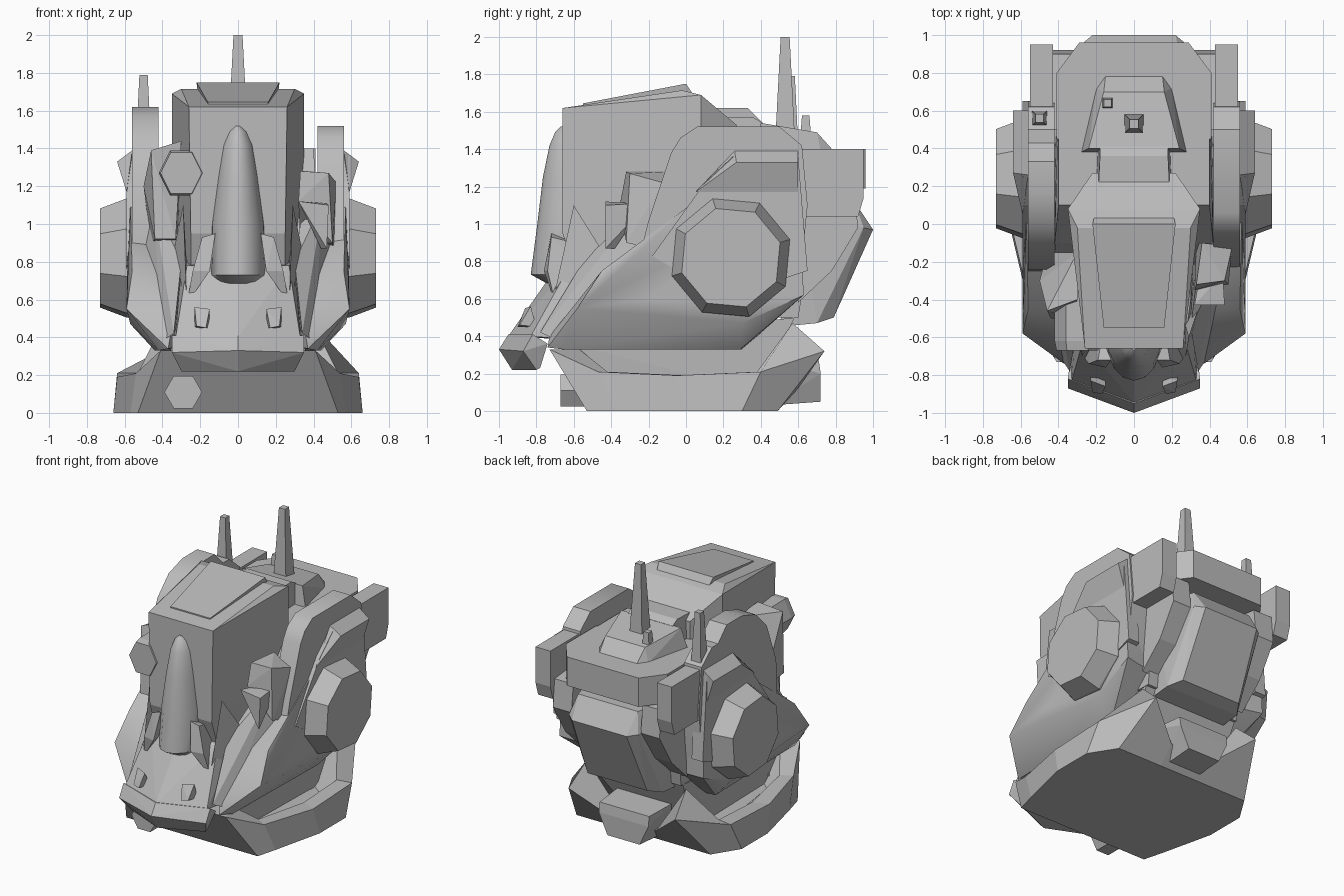
import bpy, bmesh
from math import cos, sin, pi

if "Cube" in bpy.data.objects:
    bpy.data.objects.remove(bpy.data.objects["Cube"])

GREY = (0.5, 0.5, 0.5, 1)
grey = bpy.data.materials.new("plain grey")
grey.use_nodes = True
grey.diffuse_color = GREY
grey.node_tree.nodes["Principled BSDF"].inputs["Base Color"].default_value = GREY


def finish(name, bm, mirror=False, smooth=False):
    bmesh.ops.recalc_face_normals(bm, faces=bm.faces)
    mesh = bpy.data.meshes.new(name)
    bm.to_mesh(mesh)
    bm.free()
    mesh.materials.append(grey)
    ob = bpy.data.objects.new(name, mesh)
    bpy.context.collection.objects.link(ob)
    if mirror:
        ob.modifiers.new("Mirror", 'MIRROR')
    if smooth:
        bpy.ops.object.select_all(action='DESELECT')
        ob.select_set(True)
        bpy.context.view_layer.objects.active = ob
        bpy.ops.object.shade_smooth_by_angle(angle=0.6)
    return ob


def both(half):
    """Closed ring from its +x half."""
    return half + [(-x, y, z) for x, y, z in reversed(half)]


def hull(name, pts, sym=False, mirror=False, smooth=False):
    """Faceted block wrapped round its corner points."""
    bm = bmesh.new()
    for p in (sorted(set(both(pts))) if sym else pts):
        bm.verts.new(p)
    bmesh.ops.convex_hull(bm, input=bm.verts)
    loose = [v for v in bm.verts if not v.link_faces]
    bmesh.ops.delete(bm, geom=loose, context='VERTS')
    bmesh.ops.dissolve_limit(bm, angle_limit=0.02, verts=bm.verts, edges=bm.edges)
    return finish(name, bm, mirror, smooth)


def loft(name, rings, mirror=False, smooth=False):
    """Skin over a run of equal rings, closed at both ends."""
    bm = bmesh.new()
    rows = [[bm.verts.new(p) for p in ring] for ring in rings]
    n = len(rows[0])
    for a, b in zip(rows, rows[1:]):
        for i in range(n):
            j = (i + 1) % n
            bm.faces.new((a[i], a[j], b[j], b[i]))
    bm.faces.new(rows[0])
    bm.faces.new(rows[-1])
    return finish(name, bm, mirror, smooth)


def prism(name, profile, x0, x1, mirror=False, smooth=False):
    """Side profile of (y, z) points pushed out between two x values."""
    return loft(name, [[(x, y, z) for y, z in profile] for x in (x0, x1)], mirror, smooth)


def spike(name, x, y, z0, z1, r0, r1):
    ring = lambda r, z: [(x + a * r, y + b * r, z)
                         for a, b in ((1, 1), (-1, 1), (-1, -1), (1, -1))]
    return loft(name, [ring(r0, z0), ring(r1, z1)])


# Neck collar: outer wall, rim and sunken floor
loft("neck_collar", [
    both([(.53, -.53, 0), (.57, -.38, 0), (.66, 0, 0), (.66, .3, 0), (.54, .49, 0), (.18, .49, 0)]),
    both([(.41, -.73, .33), (.54, -.47, .21), (.64, -.05, .19), (.64, .4, .21), (.43, .74, .32), (.18, .6, .12)]),
    both([(.36, -.57, .33), (.46, -.42, .21), (.53, 0, .19), (.53, .38, .21), (.4, .57, .47), (.18, .5, .12)]),
    both([(.3, -.45, .12), (.4, -.36, .12), (.45, 0, .12), (.45, .3, .12), (.3, .42, .12), (.15, .42, .1)])])
hull("neck", [(.34, -.5, .1), (.36, .4, .1), (.36, -.62, .36), (.38, .58, .5)], sym=True)
hull("collar_back_block", [(.22, .45, .28), (.2, .71, .27), (.2, .72, .2), (.13, .72, .05),
                           (.13, .45, .03)], sym=True)
loft("collar_bolt", [[(-.29 + .1 * cos(i * pi / 3), y, .11 + .1 * sin(i * pi / 3))
                      for i in range(6)] for y in (-.67, -.45)])

# Inner skull and back of the head
hull("skull", [(.4, -.35, .5), (.38, .6, .5), (.42, -.1, 1.1), (.41, .7, 1.1),
               (.4, .1, 1.4), (.4, .65, 1.4)], sym=True)
hull("back_bulge", [(.22, 1, .97), (.28, .95, .98), (.24, .9, 1.12), (.24, .79, .5), (.3, .7, .47),
                    (.3, .5, .45), (.33, .6, 1.12)], sym=True)
loft("back_band", [both([(x, y, z) for x, y in ((.41, .45), (.41, .8), (.29, .96))])
                   for z in (1.19, 1.4)])
hull("rear_cap", [(.24, .4, 1.54), (.16, .7, 1.49), (.15, .79, 1.39), (.2, .72, 1.39),
                  (.28, .38, 1.39)], sym=True)
hull("cap_step", [(.19, .15, 1.57), (.18, .36, 1.57), (.18, .41, 1.54),
                  (.2, .15, 1.4), (.19, .41, 1.4)], sym=True)
spike("main_antenna", 0, .53, 1.5, 2, .05, .024)
spike("small_antenna", -.14, .64, 1.45, 1.58, .03, .02)
spike("side_antenna", -.5, .56, 1.42, 1.79, .04, .022)

# Tall forehead box with its raised panel
hull("forehead", [(.26, -.66, 1.62), (.25, -.66, .95), (.35, .08, 1.69), (.3, -.02, 1.715),
                  (.22, .27, 1.53), (.22, .27, 1.2), (.35, .08, 1.15), (.25, -.58, .72),
                  (.27, -.3, .75)], sym=True)
hull("forehead_panel", [(.22, 0, 1.75), (.16, -.55, 1.645), (.21, .04, 1.69),
                        (.15, -.55, 1.6), (.2, 0, 1.6)], sym=True)

# Rounded nose
loft("nose", [[(w * cos(i * pi / 8), -.6 + (y + .6) * sin(i * pi / 8), z) for i in range(9)]
              for z, w, y in ((1.52, .02, -.67), (1.49, .055, -.7), (1.42, .085, -.73),
                              (1.25, .11, -.765), (1, .145, -.795), (.73, .15, -.83),
                              (.68, .12, -.74))], smooth=True)

# Muzzle, chin bar and the pieces beside the nose
hull("muzzle", [(0, -.95, .4), (.33, -.83, .4), (.34, -.6, .38), (.27, -.62, .78),
                (0, -.74, .7), (.3, -.4, .8)], sym=True)
hull("chin_bar", [(0, -.95, .41), (0, -1, .33), (0, -.93, .22), (.35, -.82, .41),
                  (.35, -.87, .32), (.3, -.8, .22), (.34, -.74, .36), (.3, -.78, .23)], sym=True)
hull("fang", [(.15, -.86, .55), (.23, -.83, .56), (.22, -.89, .46), (.17, -.9, .45),
              (.15, -.8, .45), (.23, -.8, .45)], mirror=True)
hull("nose_vent", [(.12, -.72, .95), (.19, -.72, .93), (.24, -.74, .75), (.27, -.7, .58),
                   (.17, -.6, .9), (.15, -.76, .75), (.22, -.5, .7)], mirror=True)
hull("muzzle_blade", [(.29, -.6, 1.1), (.27, -.72, .55), (.34, -.45, .86), (.26, -.5, .6)], mirror=True)
hull("cheek_strut", [(.34, -.78, .42), (.4, -.69, .38), (.3, -.55, .8), (.45, -.22, 1.12),
                     (.33, -.3, 1), (.52, -.2, .84), (.3, -.3, .5)], mirror=True)

# Broad jaw sides, sloping up and out from the chin
hull("jaw_side", [(.37, -.74, .34), (.42, -.66, .33), (.44, .29, .33), (.36, -.73, .4),
                  (.59, -.58, .55), (.56, -.45, .75), (.57, -.14, .82), (.57, .3, .47),
                  (.59, -.2, .6), (.58, .63, .62), (.58, .6, 1.15), (.57, .02, 1.1),
                  (.32, -.6, .35), (.3, -.45, .72), (.3, .3, .33),
                  (.35, .6, .6), (.35, .6, 1.15)], mirror=True, smooth=True)

# Upright side fins, the right one taller and fuller in front
back_edge = [(.5, 1.52), (.62, 1.42), (.65, 1.1), (.6, .6), (0, .6), (-.25, .82)]
prism("left_fin", [(-.2, 1.02), (-.08, 1.38), (-.03, 1.46), (.06, 1.52)] + back_edge,
      .42, .56, smooth=True)
prism("right_fin", [(-.24, 1.15), (-.13, 1.44), (0, 1.57), (.16, 1.62), (.33, 1.62), (.43, 1.52)] + back_edge,
      -.56, -.42, smooth=True)
prism("fin_cover", [(-.18, .83), (.1, 1.22), (.25, 1.36), (.6, 1.36), (.65, .75), (.2, .6)], .5, .59, mirror=True)
hull("ear_ledge", [(.56, .26, 1.39), (.64, .27, 1.33), (.64, .6, 1.33), (.59, .05, 1.17),
                   (.59, .6, 1.17), (.56, .6, 1.39), (.5, .6, 1.2)], mirror=True)
prism("rear_box", [(.5, 1.4), (.95, 1.4), (.95, 1.14), (.92, 1.04), (.5, 1.04)], .43, .55, mirror=True)
prism("rear_cheek", [(.5, 1.22), (.9, 1.18), (.92, .98), (.78, .75), (.6, .58)], .28, .43, mirror=True)

# Eight-sided ear discs with a bevelled rim
loft("ear_disc", [[(x, .24 + r * cos(i * pi / 4 + .3), .82 + r * sin(i * pi / 4 + .3))
                   for i in range(8)]
                  for x, r in ((.5, .33), (.59, .33), (.73, .275))], mirror=True)

# Unequal devices beside the forehead
hull("left_device", [(.33, -.32, 1.28), (.48, -.3, 1.27), (.52, -.12, 1.22), (.36, -.1, 1.28),
                     (.32, -.35, 1.12), (.5, -.32, .9), (.52, -.1, .85), (.33, -.1, .9)])
hull("left_device_wedge", [(.32, -.43, 1.12), (.48, -.43, 1.1), (.47, -.26, 1.11), (.47, -.26, 1.05),
                           (.47, -.43, .87), (.35, -.26, 1.1), (.44, -.38, .87)])
hull("right_device", [(-.46, -.46, 1.39), (-.3, -.4, 1.44), (-.5, -.3, 1.2), (-.44, -.5, .92),
                      (-.33, -.5, .92), (-.3, -.15, 1.42), (-.46, -.15, .9), (-.32, -.15, .9)])
loft("right_lens", [[(-.3 + r * cos(i * pi / 3), y, 1.27 + r * 1.15 * sin(i * pi / 3))
                     for i in range(6)] for y, r in ((-.67, .11), (-.62, .12), (-.3, .12))])
